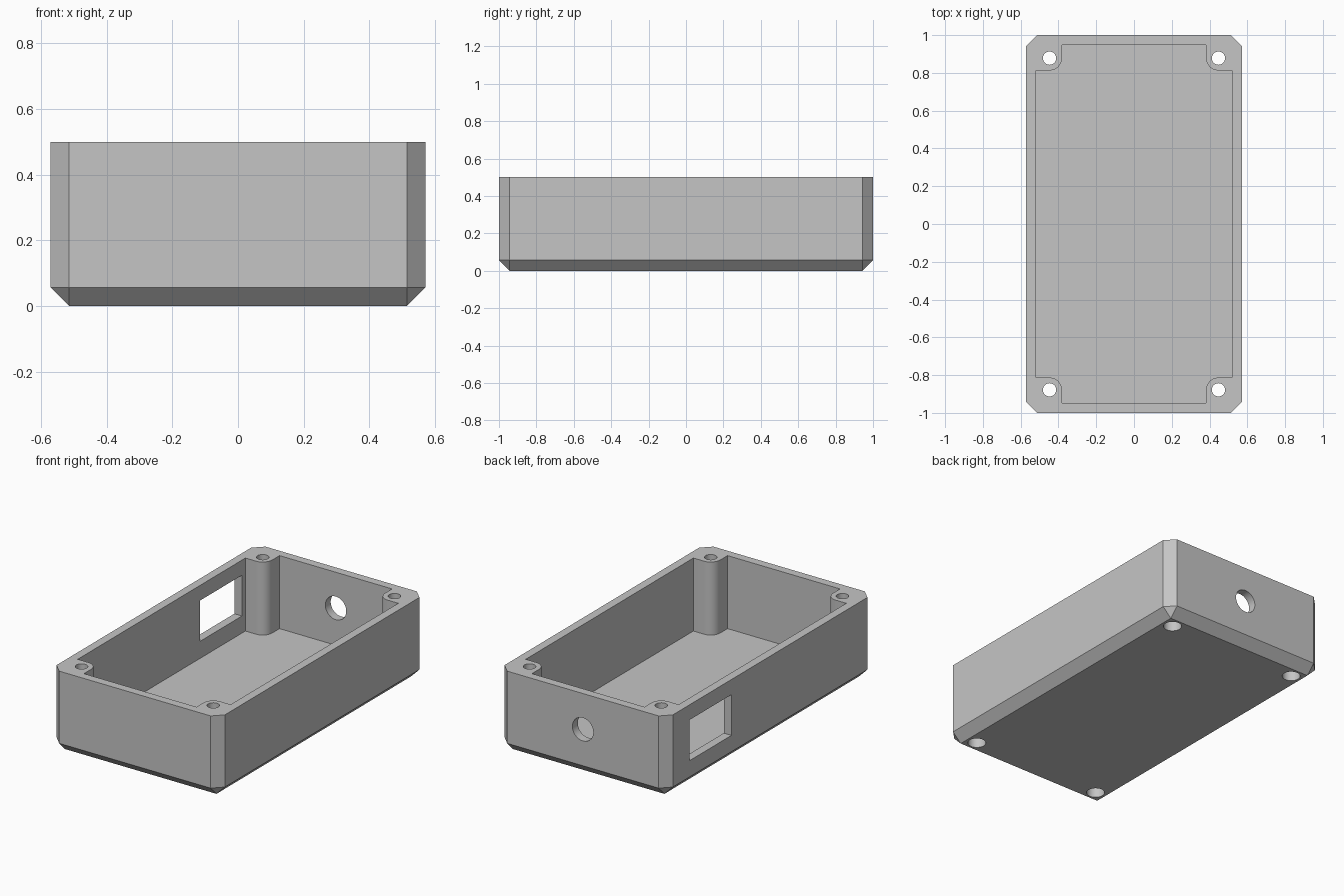
import bpy, bmesh, math
from mathutils import Matrix, Vector

if "Cube" in bpy.data.objects:
    bpy.data.objects.remove(bpy.data.objects["Cube"], do_unlink=True)

W, L, H = 0.571, 1.0, 0.5            # half width, half length, height
CHAMFER, WALL, FLOOR = 0.057, 0.052, 0.052
POST_X, POST_Y, POST_R = 0.447, 0.878, 0.065

grey = bpy.data.materials.new("light_grey")
grey.use_nodes = True
grey.diffuse_color = (0.56, 0.56, 0.56, 1)
grey.node_tree.nodes["Principled BSDF"].inputs["Base Color"].default_value = grey.diffuse_color


def make_object(name, bm):
    bmesh.ops.recalc_face_normals(bm, faces=bm.faces)
    mesh = bpy.data.meshes.new(name)
    bm.to_mesh(mesh)
    bm.free()
    mesh.materials.append(grey)
    obj = bpy.data.objects.new(name, mesh)
    bpy.context.collection.objects.link(obj)
    return obj


def box(name, low, high):
    low, high = Vector(low), Vector(high)
    bm = bmesh.new()
    bmesh.ops.create_cube(bm, size=1, matrix=Matrix.Translation((low + high) / 2)
                          @ Matrix.Diagonal((*(high - low), 1)))
    return bm


def cylinder(radius, depth, centre, tilt=0):
    bm = bmesh.new()
    bmesh.ops.create_cone(bm, cap_ends=True, segments=48, radius1=radius, radius2=radius,
                          depth=depth, matrix=Matrix.Translation(centre)
                          @ Matrix.Rotation(tilt, 4, "X"))
    return bm


def cut(target, bm):
    cutter = make_object("cutter", bm)
    cutter.hide_render = True
    mod = target.modifiers.new("cut", "BOOLEAN")
    mod.operation, mod.solver, mod.object = "DIFFERENCE", "EXACT", cutter
    bpy.context.view_layer.objects.active = target
    bpy.ops.object.modifier_apply(modifier=mod.name)
    bpy.data.objects.remove(cutter, do_unlink=True)


# Outer shell: chamfered on the upright and bottom edges, sharp at the rim
bm = box("shell", (-W, -L, 0), (W, L, H))
edges = [e for e in bm.edges if min(v.co.z for v in e.verts) < 0.01]
bmesh.ops.bevel(bm, geom=edges, offset=CHAMFER, segments=1, affect="EDGES", profile=0.5)
case = make_object("enclosure_base", bm)

# Cavity: a rectangle with a rounded screw post left standing in each corner
ix, iy = W - WALL, L - WALL
quarter = [(ix, POST_Y - POST_R)]
for i in range(13):
    a = -math.pi / 2 - i * math.pi / 24
    quarter.append((POST_X + POST_R * math.cos(a), POST_Y + POST_R * math.sin(a)))
quarter.append((POST_X - POST_R, iy))
outline = []
for sx, sy in ((1, 1), (-1, 1), (-1, -1), (1, -1)):
    pts = quarter if sx * sy > 0 else quarter[::-1]
    outline += [(sx * x, sy * y) for x, y in pts]
bm = bmesh.new()
face = bm.faces.new([bm.verts.new((x, y, FLOOR)) for x, y in outline])
top = bmesh.ops.extrude_face_region(bm, geom=[face])["geom"]
bmesh.ops.translate(bm, vec=(0, 0, H), verts=[v for v in top if isinstance(v, bmesh.types.BMVert)])
cut(case, bm)

# Screw holes through the posts, with wider recesses underneath
for sx in (-1, 1):
    for sy in (-1, 1):
        cut(case, cylinder(0.035, 2, (sx * POST_X, sy * POST_Y, 0)))
        cut(case, cylinder(0.052, 0.12, (sx * POST_X, sy * POST_Y, 0)))

# Rectangular opening in the right wall and round port in the back wall
cut(case, box("opening", (-W - 0.1, 0.375, 0.157), (-W + 0.1, 0.78, 0.407)))
cut(case, cylinder(0.071, 0.2, (0, L, 0.28), math.pi / 2))

bpy.ops.object.select_all(action="DESELECT")
case.select_set(True)
bpy.context.view_layer.objects.active = case
bpy.ops.object.shade_smooth_by_angle(angle=math.radians(30))
